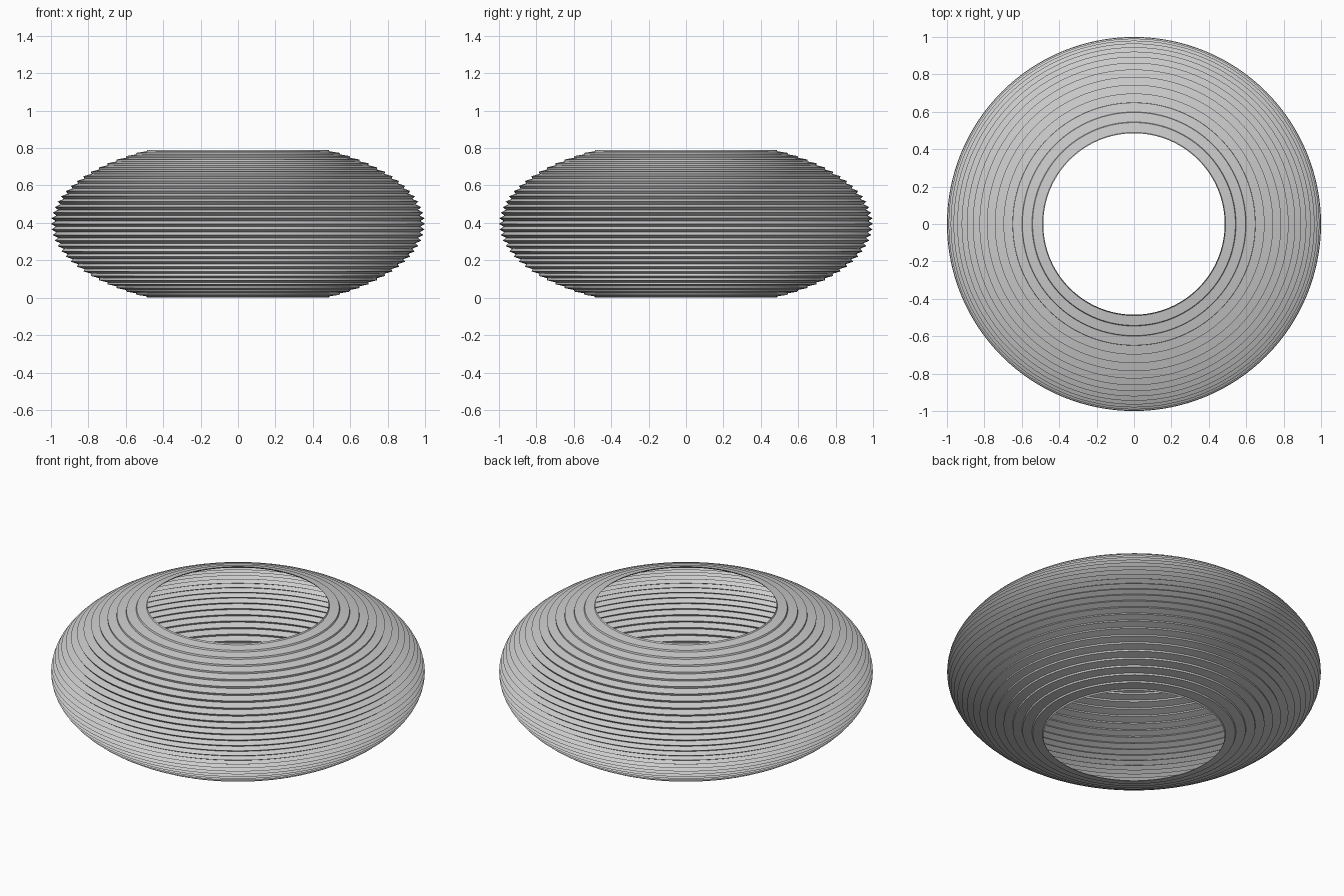
import bpy
import bmesh
import math

default = bpy.data.objects.get("Cube")
if default:
    bpy.data.objects.remove(default, do_unlink=True)

PLEATS = 32          # folds from bottom rim to top rim
SEGMENTS = 128       # steps around the axis
HALF_HEIGHT = 0.395
RIM_RADIUS = 0.485
FOLD_DEPTH = 0.024

# Plain grey paper
paper = bpy.data.materials.new("grey paper")
paper.use_nodes = True
colour = (0.6, 0.6, 0.6, 1.0)
paper.diffuse_color = colour
bsdf = next(n for n in paper.node_tree.nodes if n.type == 'BSDF_PRINCIPLED')
bsdf.inputs["Base Color"].default_value = colour
bsdf.inputs["Roughness"].default_value = 0.8


def pleat_profile():
    """Zigzag along an elliptical arc: even points are ridges, odd are valleys."""
    limit = math.acos(RIM_RADIUS)
    rise = HALF_HEIGHT / math.sin(limit)
    points = []
    for i in range(2 * PLEATS + 1):
        angle = -limit + limit * i / PLEATS
        radius = math.cos(angle) - (FOLD_DEPTH if i % 2 else 0)
        points.append((radius, 0, HALF_HEIGHT + rise * math.sin(angle)))
    return points


# Pleated open shade, spun around the vertical axis
bm = bmesh.new()
verts = [bm.verts.new(p) for p in pleat_profile()]
edges = [bm.edges.new(pair) for pair in zip(verts, verts[1:])]
bmesh.ops.spin(bm, geom=verts + edges, cent=(0, 0, 0), axis=(0, 0, 1),
               angle=math.tau, steps=SEGMENTS, use_duplicate=False)
bmesh.ops.remove_doubles(bm, verts=bm.verts, dist=0.0001)

# Face the shell outwards
bm.normal_update()
facing = 0
for f in bm.faces:
    c = f.calc_center_median()
    facing += f.normal.x * c.x + f.normal.y * c.y
if facing < 0:
    bmesh.ops.reverse_faces(bm, faces=bm.faces)

mesh = bpy.data.meshes.new("pleated_shade")
bm.to_mesh(mesh)
bm.free()
mesh.materials.append(paper)
shade = bpy.data.objects.new("pleated_shade", mesh)
bpy.context.collection.objects.link(shade)

# Smooth around the hoops, crisp at the folds
bpy.ops.object.select_all(action='DESELECT')
shade.select_set(True)
bpy.context.view_layer.objects.active = shade
bpy.ops.object.shade_smooth_by_angle(angle=math.radians(20))
